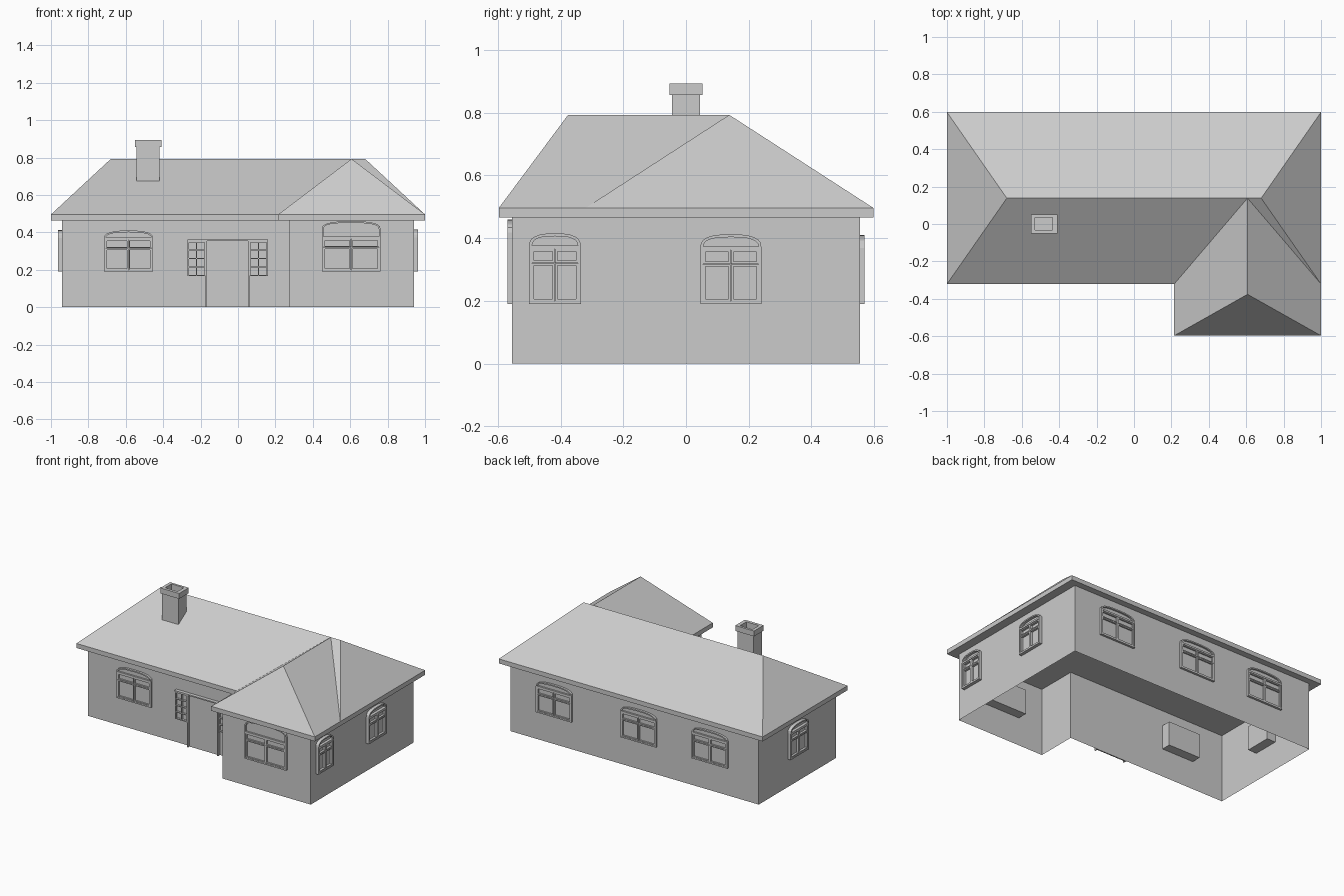
import bpy, bmesh
from math import pi, sin, cos, radians
from mathutils import Matrix, Vector

if "Cube" in bpy.data.objects:
    bpy.data.objects.remove(bpy.data.objects["Cube"])


def finish(bm, name, mat=None):
    if mat:
        bm.transform(mat)
    bmesh.ops.recalc_face_normals(bm, faces=bm.faces[:])
    me = bpy.data.meshes.new(name)
    bm.to_mesh(me)
    bm.free()
    ob = bpy.data.objects.new(name, me)
    bpy.context.collection.objects.link(ob)
    return ob


def box(bm, x0, x1, y0, y1, z0, z1, mat=None):
    m = Matrix.Translation(((x0 + x1) / 2, (y0 + y1) / 2, (z0 + z1) / 2)) @ \
        Matrix.Diagonal((x1 - x0, y1 - y0, z1 - z0, 1))
    bmesh.ops.create_cube(bm, size=1, matrix=mat @ m if mat else m)


def bake_boolean(ob, cutter, operation):
    mod = ob.modifiers.new("bool", 'BOOLEAN')
    mod.object, mod.operation, mod.solver = cutter, operation, 'EXACT'
    dg = bpy.context.evaluated_depsgraph_get()
    me = bpy.data.meshes.new_from_object(ob.evaluated_get(dg))
    ob.modifiers.clear()
    ob.data = me
    bpy.data.objects.remove(cutter)


EAVE, FASCIA, RIDGE = 0.496, 0.465, 0.793

# Roof: two hipped volumes merged
def hip(name, x0, x1, y0, y1, ridge):
    bm = bmesh.new()
    for z in (FASCIA, EAVE):
        for x in (x0, x1):
            for y in (y0, y1):
                bm.verts.new((x, y, z))
    for x, y in ridge:
        bm.verts.new((x, y, RIDGE))
    bmesh.ops.convex_hull(bm, input=bm.verts[:])
    bmesh.ops.dissolve_limit(bm, angle_limit=0.01, verts=bm.verts[:], edges=bm.edges[:])
    return finish(bm, name)


roof = hip("roof", -1, 1, -0.321, 0.598, [(-0.68, 0.138), (0.68, 0.138)])
wing = hip("wing_roof", 0.215, 1, -0.597, 0.138, [(0.607, -0.376), (0.607, 0.138)])
bake_boolean(roof, wing, 'UNION')

# Windows: (name, wall position, turn, width, top, transom, protrusion)
WINDOWS = [
    ("front_window", (-0.585, -0.28), 0, 0.262, 0.41, 0.36, 0.015),
    ("wing_window", (0.605, -0.555), 0, 0.314, 0.46, 0.365, 0.015),
    ("right_window_front", (0.94, -0.418), 90, 0.165, 0.415, 0.365, 0.022),
    ("right_window_back", (0.94, 0.143), 90, 0.195, 0.412, 0.362, 0.022),
    ("left_window", (-0.94, 0.14), -90, 0.2, 0.412, 0.362, 0.022),
    ("back_window_1", (0.605, 0.555), 180, 0.27, 0.41, 0.36, 0.015),
    ("back_window_2", (-0.035, 0.555), 180, 0.27, 0.41, 0.36, 0.015),
    ("back_window_3", (-0.575, 0.555), 180, 0.27, 0.41, 0.36, 0.015),
]
SILL, T = 0.19, 0.009


def arch(w, top, spring, inset):
    a, rise = w / 2 - inset, top - spring - inset
    pts = [(-a, SILL + inset), (a, SILL + inset)]
    for i in range(13):
        c, s = cos(pi * i / 12), sin(pi * i / 12)
        x = a * abs(c) ** 0.75 * (1 if c > 0 else -1)
        pts.append((x, spring + rise * max(s, 0) ** 0.75))
    return pts


def ring(bm, outer, inner, d):
    rings = [[bm.verts.new((x, y, z)) for x, z in pts]
             for pts, y in ((outer, 0), (outer, -d), (inner, -d), (inner, 0))]
    n = len(outer)
    for k in range(4):
        p, q = rings[k], rings[(k + 1) % 4]
        for i in range(n):
            j = (i + 1) % n
            bm.faces.new((p[i], p[j], q[j], q[i]))


def rect(x0, x1, z0, z1, t=0):
    return [(x0 + t, z0 + t), (x1 - t, z0 + t), (x1 - t, z1 - t), (x0 + t, z1 - t)]


def window(name, pos, turn, w, top, transom, d):
    mat = Matrix.Translation((*pos, 0)) @ Matrix.Rotation(radians(turn), 4, 'Z')
    bm = bmesh.new()
    spring = top - 0.042
    # Arched surround
    ring(bm, arch(w, top, spring, 0), arch(w, top, spring, T), d)
    # Glass
    bm.faces.new([bm.verts.new((x, -0.003, z)) for x, z in arch(w, top, spring, T / 2)])
    # Transom and four sashes
    a, mid = w / 2 - T, transom - 0.045
    box(bm, -a, a, -d, 0, transom, transom + 0.012)
    for x0, x1 in ((-a, -0.001), (0.001, a)):
        for z0, z1 in ((SILL + T, mid - 0.001), (mid + 0.001, transom)):
            ring(bm, rect(x0, x1, z0, z1), rect(x0, x1, z0, z1, 0.007), d * 0.8)
    finish(bm, name, mat)
    return mat


cut = bmesh.new()
for spec in WINDOWS:
    m = window(*spec)
    w, transom = spec[3], spec[5]
    box(cut, -w / 2 + T, w / 2 - T, -0.02, 0.065, SILL + T / 2, transom, m)
niches = finish(cut, "window_niches")

# Walls: L-shaped shell with window niches, open below
bm = bmesh.new()
plan = [(-0.94, -0.28), (0.273, -0.28), (0.273, -0.555),
        (0.94, -0.555), (0.94, 0.555), (-0.94, 0.555)]
base = bm.faces.new([bm.verts.new((x, y, 0)) for x, y in plan])
ext = bmesh.ops.extrude_face_region(bm, geom=[base])
bmesh.ops.translate(bm, vec=Vector((0, 0, FASCIA)),
                    verts=[v for v in ext["geom"] if isinstance(v, bmesh.types.BMVert)])
walls = finish(bm, "walls")
bake_boolean(walls, niches, 'DIFFERENCE')
bm = bmesh.new()
bm.from_mesh(walls.data)
ends = [f for f in bm.faces if all(v.co.z < 0.001 for v in f.verts)
        or all(v.co.z > FASCIA - 0.001 for v in f.verts)]
bmesh.ops.delete(bm, geom=ends, context='FACES')
bm.to_mesh(walls.data)
bm.free()

# Front door with posts
Y = -0.28
bm = bmesh.new()
box(bm, -0.168, 0.055, Y - 0.008, Y, 0, 0.36)
finish(bm, "front_door")
bm = bmesh.new()
for x in (-0.17, 0.057):
    box(bm, x - 0.004, x + 0.004, Y - 0.024, Y, 0, 0.36)
box(bm, -0.27, 0.16, Y - 0.024, Y, 0.355, 0.363)
finish(bm, "door_frame")

# Sidelights with glazing bars
for name, x0, x1 in (("left_sidelight", -0.27, -0.173), ("right_sidelight", 0.06, 0.16)):
    bm = bmesh.new()
    box(bm, x0, x1, Y - 0.004, Y, 0.165, 0.355)
    for i in range(5):
        z = 0.17 + i * 0.045
        box(bm, x0, x1, Y - 0.018, Y, z - 0.003, z + 0.003)
    for x in (x0 + 0.004, (x0 + x1) / 2, x1 - 0.004):
        box(bm, x - 0.003, x + 0.003, Y - 0.018, Y, 0.166, 0.354)
    finish(bm, name)

# Chimney: shaft, cap and hollow flue
def tube(name, x0, x1, y0, y1, z0, z1):
    ob_bm, hole = bmesh.new(), bmesh.new()
    box(ob_bm, x0, x1, y0, y1, z0, z1)
    ob = finish(ob_bm, name)
    box(hole, -0.53, -0.435, -0.032, 0.036, 0.76, 1)
    bake_boolean(ob, finish(hole, "flue"), 'DIFFERENCE')


tube("chimney_shaft", -0.543, -0.42, -0.045, 0.045, 0.672, 0.858)
tube("chimney_cap", -0.552, -0.41, -0.052, 0.052, 0.856, 0.893)
